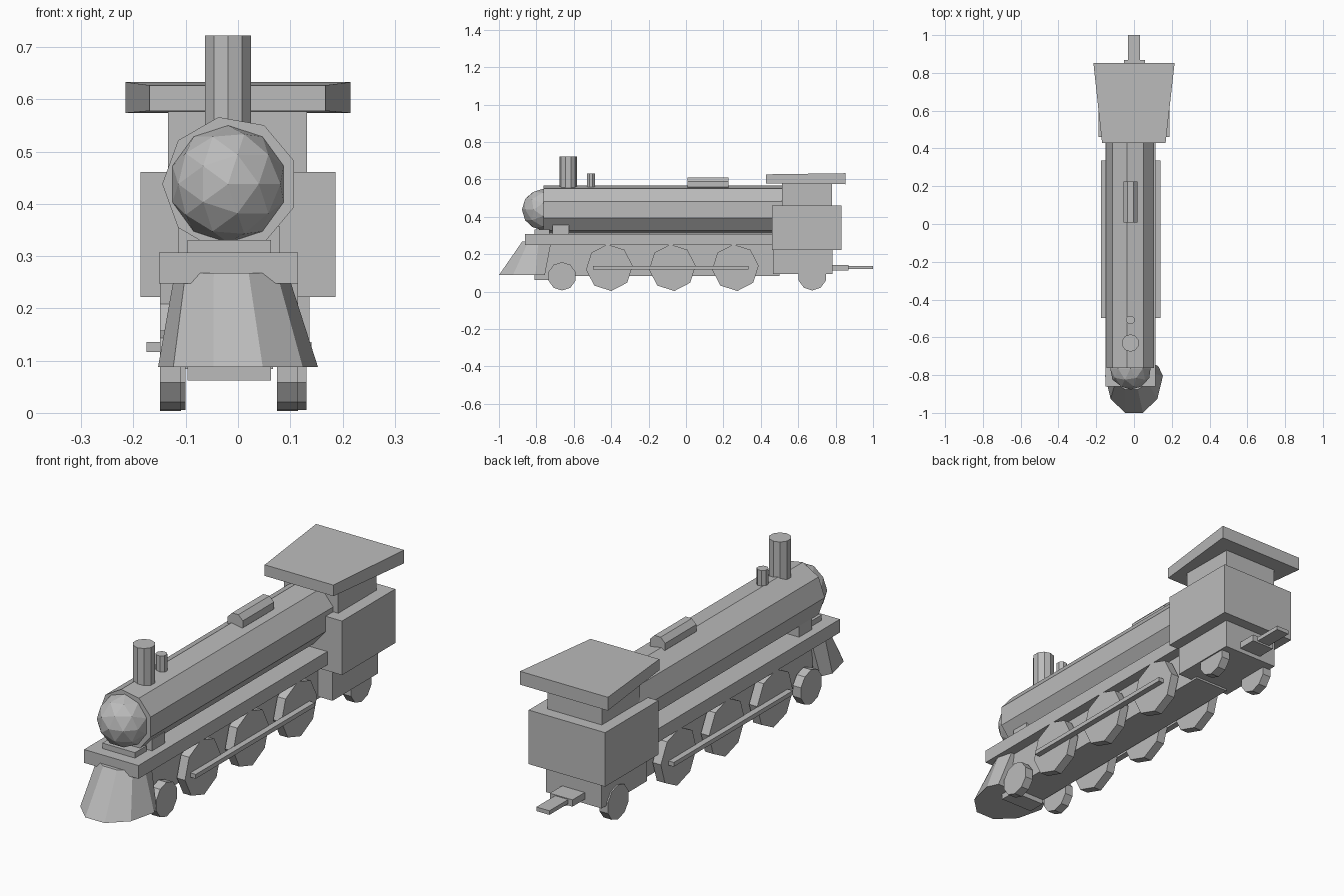
import bpy, bmesh, math
from math import pi, cos, sin
from mathutils import Matrix, Vector

cube = bpy.data.objects.get("Cube")
if cube:
    bpy.data.objects.remove(cube, do_unlink=True)

# Single plain grey
GREY = (0.5, 0.5, 0.5, 1)
grey = bpy.data.materials.new("plain_grey")
grey.use_nodes = True
grey.diffuse_color = GREY
grey.node_tree.nodes["Principled BSDF"].inputs["Base Color"].default_value = GREY

AXIS = -0.017   # sideways centre line of boiler and running gear


def finish(name, bm):
    bmesh.ops.recalc_face_normals(bm, faces=bm.faces)
    mesh = bpy.data.meshes.new(name)
    bm.to_mesh(mesh)
    bm.free()
    mesh.materials.append(grey)
    obj = bpy.data.objects.new(name, mesh)
    bpy.context.collection.objects.link(obj)
    return obj


def loft(name, lower, upper):
    """Solid between two matching outlines."""
    bm = bmesh.new()
    a = [bm.verts.new(p) for p in lower]
    b = [bm.verts.new(p) for p in upper]
    bm.faces.new(a)
    bm.faces.new(b)
    for i in range(len(a)):
        j = (i + 1) % len(a)
        bm.faces.new((a[i], a[j], b[j], b[i]))
    return finish(name, bm)


def box(name, x, y, z):
    outline = [(x[0], y[0]), (x[1], y[0]), (x[1], y[1]), (x[0], y[1])]
    return loft(name, [(*p, z[0]) for p in outline], [(*p, z[1]) for p in outline])


def prism(name, axis, span, centre, radius, sides, turn=0):
    """Regular prism along an axis; centre holds the other two coordinates."""
    def ring(s):
        pts = []
        for i in range(sides):
            t = turn + 2 * pi * i / sides
            u, v = centre[0] + radius * cos(t), centre[1] + radius * sin(t)
            pts.append({"x": (s, u, v), "y": (u, s, v), "z": (u, v, s)}[axis])
        return pts
    return loft(name, ring(span[0]), ring(span[1]))


# Boiler and its fittings
prism("boiler", "y", (-0.763, 0.52), (-0.015, 0.438), 0.13, 9, pi)
prism("chimney", "z", (0.5, 0.722), (-0.019, -0.63), 0.046, 10, pi / 10)
prism("small_stack", "z", (0.5, 0.632), (-0.019, -0.508), 0.024, 8, pi / 8)
prism("boiler_ridge", "y", (0.008, 0.226), (-0.019, 0.574), 0.04, 8, pi / 8)

# Faceted boiler nose
bm = bmesh.new()
bmesh.ops.create_icosphere(bm, subdivisions=2, radius=0.112,
                           matrix=Matrix.Translation((-0.019, -0.765, 0.438))
                           @ Matrix.Rotation(pi / 2, 4, "X"))
finish("boiler_nose", bm)

# Chassis
box("running_board", (-0.151, 0.115), (-0.86, 0.465), (0.248, 0.307))
box("chassis_frame", (-0.101, 0.067), (-0.74, 0.5), (0.084, 0.26))
box("nose_support", (-0.097, 0.063), (-0.81, -0.73), (0.062, 0.331))
box("boiler_saddle", (-0.115, 0.08), (-0.715, -0.626), (0.3, 0.357))


# Sloping front guard, rounded at the front and flat at the back
def guard_ring(cx, cy, rx, ry, back_x, back_y, z):
    arc = [(cx + rx * cos(pi + i * pi / 5), cy + ry * sin(pi + i * pi / 5), z)
           for i in range(6)]
    return arc + [(cx + back_x, back_y, z), (cx - back_x, back_y, z)]


loft("front_guard", guard_ring(0, -0.805, 0.153, 0.205, 0.13, -0.755, 0.088),
     guard_ring(-0.013, -0.79, 0.108, 0.09, 0.09, -0.72, 0.268))

# Wheels and rods on both sides
for label, side in (("right", -1), ("left", 1)):
    def reach(inner, outer, middle=AXIS):
        return sorted((middle + side * inner, middle + side * outer))
    for i in range(3):
        prism(f"{label}_driving_wheel_{i + 1}", "x", reach(0.092, 0.132),
              (-0.41 + i * 0.337, 0.128), 0.125, 8, math.radians(5))
    prism(f"{label}_leading_wheel", "x", reach(0.092, 0.132), (-0.663, 0.082), 0.076, 10, pi / 10)
    prism(f"{label}_trailing_wheel", "x", reach(0.095, 0.136, -0.005), (0.675, 0.082), 0.076, 10, pi / 10)
    box(f"{label}_connecting_rod", reach(0.13, 0.158), (-0.497, 0.335), (0.117, 0.136))

# Cab
box("cab_base", (-0.135, 0.137), (0.465, 0.783), (0.093, 0.25))
box("cab_body", (-0.187, 0.187), (0.46, 0.832), (0.222, 0.461))
box("cab_upper", (-0.134, 0.132), (0.512, 0.78), (0.44, 0.59))


def roof_outline(front_z, back_z):
    return [(-0.169, 0.428, front_z), (0.167, 0.428, front_z),
            (0.215, 0.853, back_z), (-0.215, 0.853, back_z)]


loft("cab_roof", roof_outline(0.578, 0.574), roof_outline(0.627, 0.633))

# Rear coupler
box("coupler_block", (-0.053, 0.058), (0.75, 0.869), (0.112, 0.142))
box("coupler_tongue", (-0.032, 0.032), (0.85, 1.0), (0.12, 0.138))
